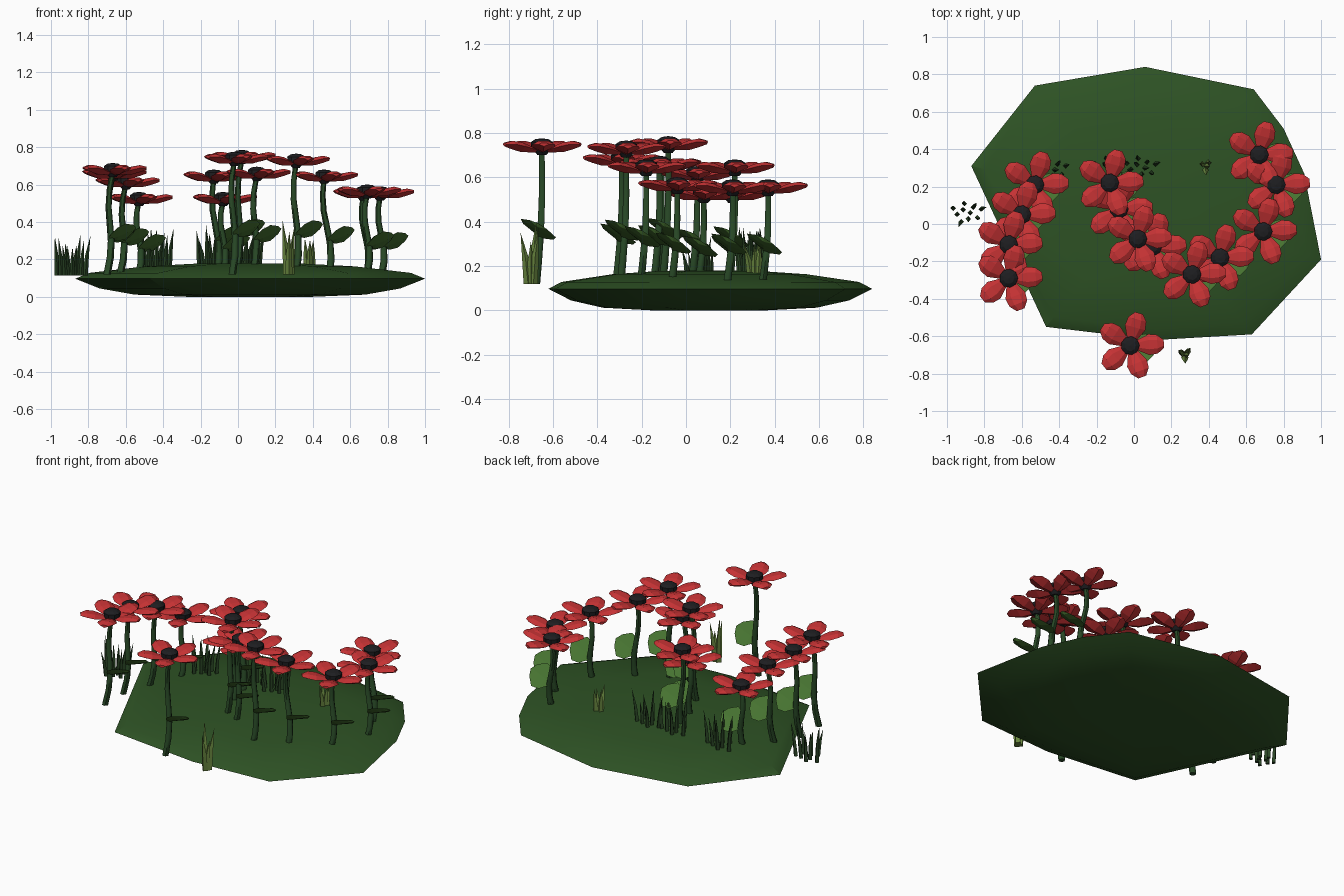
import bpy, bmesh, math, random
from mathutils import Vector

if "Cube" in bpy.data.objects:
    bpy.data.objects.remove(bpy.data.objects["Cube"])

random.seed(4)


def material(name, rgb):
    m = bpy.data.materials.new(name)
    m.diffuse_color = (*rgb, 1)
    m.use_nodes = True
    m.node_tree.nodes["Principled BSDF"].inputs["Base Color"].default_value = m.diffuse_color
    return m


RED = material("petal red", (0.56, 0.032, 0.034))
BLACK = material("centre black", (0.013, 0.013, 0.015))
SOIL = material("ground green", (0.027, 0.085, 0.018))
STEM = material("stem green", (0.022, 0.068, 0.02))
LEAF = material("leaf green", (0.062, 0.17, 0.03))
PALE = material("pale grass", (0.14, 0.24, 0.05))
DARK = material("dark grass", (0.022, 0.058, 0.018))


def finish(bm, name, mat, smooth=None):
    bmesh.ops.recalc_face_normals(bm, faces=bm.faces)
    mesh = bpy.data.meshes.new(name)
    bm.to_mesh(mesh)
    bm.free()
    mesh.materials.append(mat)
    ob = bpy.data.objects.new(name, mesh)
    bpy.context.collection.objects.link(ob)
    if smooth:
        bpy.context.view_layer.objects.active = ob
        ob.select_set(True)
        bpy.ops.object.shade_smooth_by_angle(angle=math.radians(smooth))
        ob.select_set(False)
    return ob


def loft(bm, rings):
    """Closed skin over a list of point rings; a one-point ring makes a tip."""
    vs = [[bm.verts.new(p) for p in r] for r in rings]
    for a, b in zip(vs, vs[1:]):
        n = max(len(a), len(b))
        for i in range(n):
            j = (i + 1) % n
            if len(a) == 1:
                bm.faces.new((a[0], b[i], b[j]))
            elif len(b) == 1:
                bm.faces.new((a[i], a[j], b[0]))
            else:
                bm.faces.new((a[i], a[j], b[j], b[i]))
    for r in (vs[0], vs[-1]):
        if len(r) > 2:
            bm.faces.new(r)


def circle(c, r, n):
    return [(c[0] + r * math.cos(2 * math.pi * i / n),
             c[1] + r * math.sin(2 * math.pi * i / n), c[2]) for i in range(n)]


# Ground: irregular lens-shaped mound
outline = [(-.87, .31), (-.47, -.55), (.12, -.62), (.63, -.59), (1, -.19),
           (.91, .27), (.80, .51), (.64, .72), (.06, .84), (-.53, .74)]
cx, cy = 0.06, 0.1
profile = [(.35, 0.0), (.66, .012), (.86, .045), (1, .097),
           (.92, .128), (.6, .163), (.3, .178)]
bm = bmesh.new()
rings = [[(cx + (x - cx) * s, cy + (y - cy) * s, z) for x, y in outline]
         for s, z in profile]
loft(bm, rings + [[(cx, cy, .18)]])
finish(bm, "ground", SOIL, 25)


# Flower parts
def petals(x, y, z):
    bm = bmesh.new()
    stations = [(.03, .024, -.022), (.10, .056, -.006),
                (.145, .05, .004), (.18, .022, .004)]
    for k in range(5):
        a = math.radians(3 + 72 * k)
        u = Vector((math.cos(a), math.sin(a), 0))
        w = Vector((-u.y, u.x, 0))
        c = Vector((x, y, z))
        rings = []
        for r, hw, h in stations:
            p = c + u * r + Vector((0, 0, h))
            t = .3 * hw
            rings.append([p + w * hw, p + w * hw * .45 + Vector((0, 0, t)),
                          p - w * hw * .45 + Vector((0, 0, t)), p - w * hw,
                          p - Vector((0, 0, t * 1.5))])
        loft(bm, rings)
    finish(bm, "petals", RED)


def flower_centre(x, y, z):
    bm = bmesh.new()
    loft(bm, [circle((x, y, z - .045), .02, 9), circle((x, y, z - .012), .048, 9),
              circle((x, y, z + .014), .05, 9), circle((x, y, z + .027), .03, 9),
              [(x, y, z + .031)]])
    finish(bm, "flower_centre", BLACK)


def stem(top, base):
    bm = bmesh.new()
    rings = []
    for i in range(7):
        t = i / 6
        p = base.lerp(top, t)
        p.x += .014 * math.sin(t * math.pi * 2)
        p.y += .01 * math.sin(t * math.pi)
        rings.append(circle(p, .02 - .006 * t, 6))
    loft(bm, rings)
    finish(bm, "stem", STEM, 60)


def stem_leaf(p):
    # broad folded blade leaning sideways off the stem
    bm = bmesh.new()
    along, across = Vector((.145, 0, .055)), Vector((0, .08, -.042))
    up = along.cross(across).normalized()
    rings = []
    for t, w in ((0, .12), (.3, .85), (.6, 1), (.88, .5)):
        c = p + along * t
        rings.append([c + across * w, c + up * .006, c - across * w, c - up * .012])
    loft(bm, rings + [[p + along]])
    finish(bm, "stem_leaf", LEAF)


# Flower heads: x, y, z and the sideways shift of the stem foot
flowers = [(-.53, .21, .53, 0), (-.60, .05, .62, -.03), (-.67, -.11, .665, -.03),
           (-.67, -.29, .685, -.03), (-.13, .22, .65, .02), (-.08, .08, .53, 0),
           (.02, -.08, .755, -.03), (.10, -.12, .665, -.02), (.31, -.27, .735, 0),
           (.46, -.18, .65, .03), (.69, -.04, .57, 0), (.76, .21, .56, .01),
           (.67, .37, .56, .02), (-.02, -.65, .745, -.01)]
for x, y, z, dx in flowers:
    base = Vector((x + dx, y - .025, .12))
    top = Vector((x, y, z - .02))
    petals(x, y, z)
    flower_centre(x, y, z)
    stem(top, base)
    stem_leaf(base.lerp(top, .36))


# Grass tufts made of tapering bent blades
def tuft(name, x, y, z, blades, spread, height, width, mat):
    bm = bmesh.new()
    for i in range(blades):
        a = i * 2.4
        d = spread * math.sqrt((i + .3) / blades)
        p = Vector((x + d * math.cos(a), y + d * .75 * math.sin(a), z))
        h = height * random.uniform(.65, 1)
        lean = Vector((math.cos(a), math.sin(a), 0)) * random.uniform(.01, .035)
        mid = p + lean * .35 + Vector((0, 0, h * .5))
        loft(bm, [circle(p, width, 4), circle(mid, width * .75, 4),
                  [p + lean + Vector((0, 0, h))]])
    finish(bm, name, mat)


for x, y, z in ((-.89, .06, .115), (-.44, .29, .15), (-.13, .30, .16), (.04, .30, .16)):
    tuft("dark_grass", x, y, z, 10, .085, .225, .014, DARK)
tuft("pale_grass", .27, -.70, .12, 4, .022, .29, .02, PALE)
tuft("pale_grass", .38, .31, .15, 4, .03, .2, .018, PALE)
